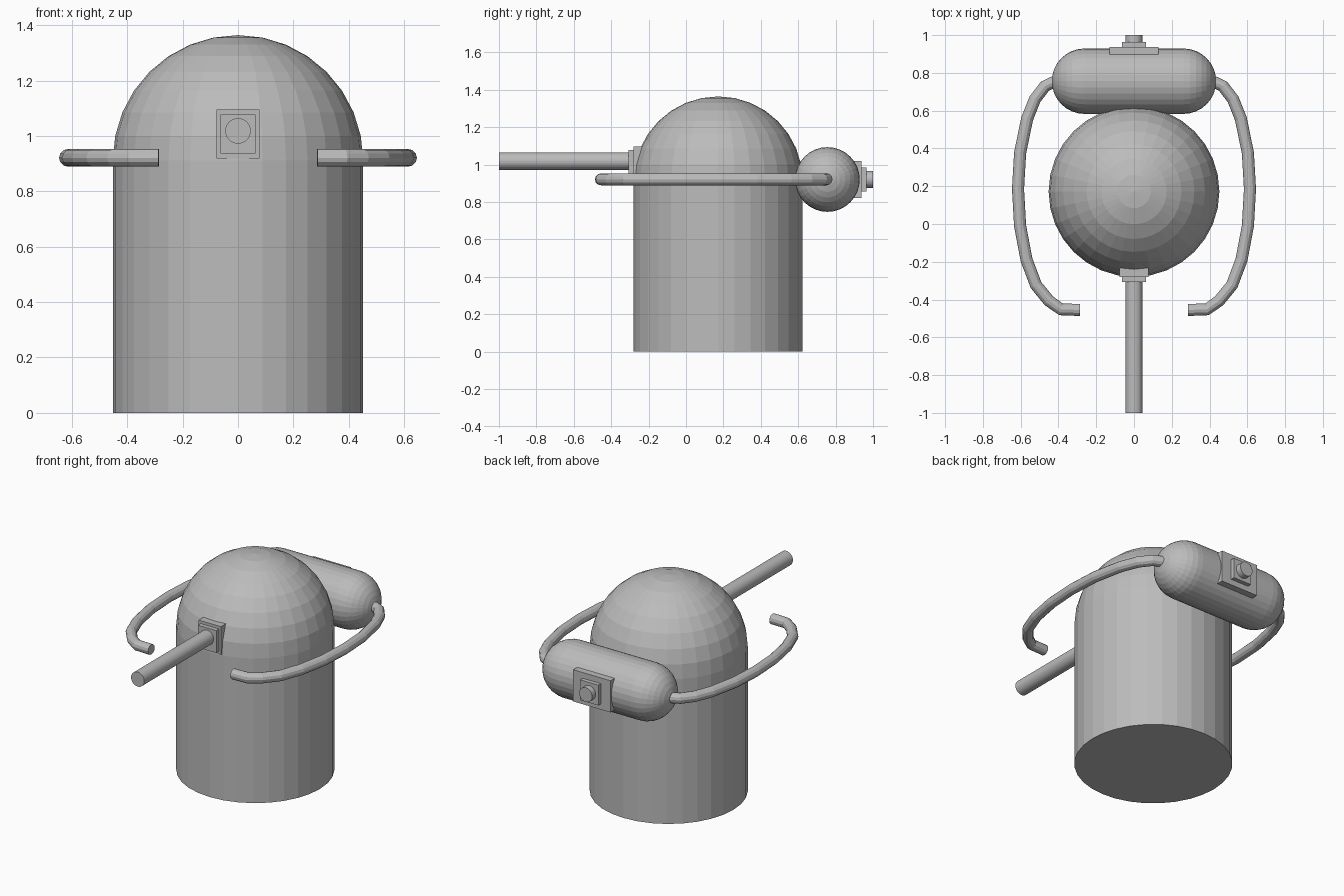
import bpy, bmesh, math
from mathutils import Vector, Matrix

if "Cube" in bpy.data.objects:
    bpy.data.objects.remove(bpy.data.objects["Cube"])

grey = bpy.data.materials.new("plain grey")
grey.diffuse_color = (0.5, 0.5, 0.5, 1)
grey.use_nodes = True
grey.node_tree.nodes["Principled BSDF"].inputs["Base Color"].default_value = grey.diffuse_color


def finish(name, bm, smooth=False):
    bmesh.ops.recalc_face_normals(bm, faces=bm.faces)
    me = bpy.data.meshes.new(name)
    bm.to_mesh(me)
    bm.free()
    me.materials.append(grey)
    ob = bpy.data.objects.new(name, me)
    bpy.context.collection.objects.link(ob)
    return ob


def lathe(name, profile, matrix, segments=32):
    """Revolve (radius, height) points about z, then place with matrix."""
    bm = bmesh.new()
    rings = []
    for r, h in profile:
        if r < 1e-5:
            rings.append([bm.verts.new((0, 0, h))])
        else:
            rings.append([bm.verts.new((r * math.cos(2 * math.pi * i / segments),
                                        r * math.sin(2 * math.pi * i / segments), h))
                          for i in range(segments)])
    for a, b in zip(rings, rings[1:]):
        for i in range(segments):
            j = (i + 1) % segments
            quad = [a[i % len(a)], a[j % len(a)], b[j % len(b)], b[i % len(b)]]
            bm.faces.new(list(dict.fromkeys(quad)))
    for ring in (rings[0], rings[-1]):
        if len(ring) > 1:
            bm.faces.new(ring)
    bmesh.ops.transform(bm, matrix=matrix, verts=bm.verts)
    return finish(name, bm)


def dome(r, base, steps=8):
    return [(r * math.cos(k * math.pi / 2 / steps), base + r * math.sin(k * math.pi / 2 / steps))
            for k in range(steps + 1)]


def box(name, x, y0, y1, z0, z1):
    bm = bmesh.new()
    bmesh.ops.create_cube(bm, size=1, matrix=Matrix.Translation((0, (y0 + y1) / 2, (z0 + z1) / 2))
                          @ Matrix.Diagonal((2 * x, y1 - y0, z1 - z0, 1)))
    return finish(name, bm)


def rod(name, r, y0, y1, z, segments=32):
    m = Matrix.Translation((0, y0, z)) @ Matrix.Rotation(-math.pi / 2, 4, 'X')
    return lathe(name, [(r, 0), (r, y1 - y0)], m, segments)


def tube(name, path, r, z, side, segments=12):
    """Sweep a circle along a flat path at height z."""
    pts = [Vector((side * x, y, z)) for x, y in path]
    bm = bmesh.new()
    rings = []
    for i, p in enumerate(pts):
        t = (pts[min(i + 1, len(pts) - 1)] - pts[max(i - 1, 0)]).normalized()
        n = Vector((-t.y, t.x, 0))
        rings.append([bm.verts.new(p + r * (n * math.cos(2 * math.pi * k / segments)
                                            + Vector((0, 0, math.sin(2 * math.pi * k / segments)))))
                      for k in range(segments)])
    for a, b in zip(rings, rings[1:]):
        for k in range(segments):
            j = (k + 1) % segments
            bm.faces.new((a[k], a[j], b[j], b[k]))
    bm.faces.new(rings[0])
    bm.faces.new(rings[-1])
    return finish(name, bm)


# Domed body
lathe("domed_body", [(0.452, 0)] + dome(0.452, 0.912), Matrix.Translation((0, 0.172, 0)))

# Front mount and barrel
box("front_mount_plate", 0.078, -0.281, -0.15, 0.919, 1.096)
box("front_mount_collar", 0.064, -0.308, -0.2, 0.937, 1.078)
rod("front_barrel", 0.046, -1.0, -0.2, 1.018)

# Capsule tank across the back
cap = dome(0.173, 0.262)
capsule = [(r, -h) for r, h in reversed(cap)] + cap
lathe("back_tank", capsule,
      Matrix.Translation((0, 0.756, 0.92)) @ Matrix.Rotation(math.pi / 2, 4, 'Y'))

# Rear plate, collar and knob
box("rear_plate", 0.13, 0.84, 0.938, 0.82, 1.02)
box("rear_collar", 0.063, 0.9, 0.964, 0.856, 0.984)
rod("rear_knob", 0.045, 0.93, 1.0, 0.92)

# Curved arms from the tank ends round to the front
arm_path = [(.286, -.455), (.386, -.452), (.45, -.407), (.519, -.323), (.569, -.19),
            (.603, -.01), (.614, .185), (.603, .376), (.566, .556), (.524, .661),
            (.471, .73), (.423, .752), (.36, .757)]
for side, label in ((1, "right"), (-1, "left")):
    tube(label + "_arm", arm_path, 0.032, 0.921, side)
